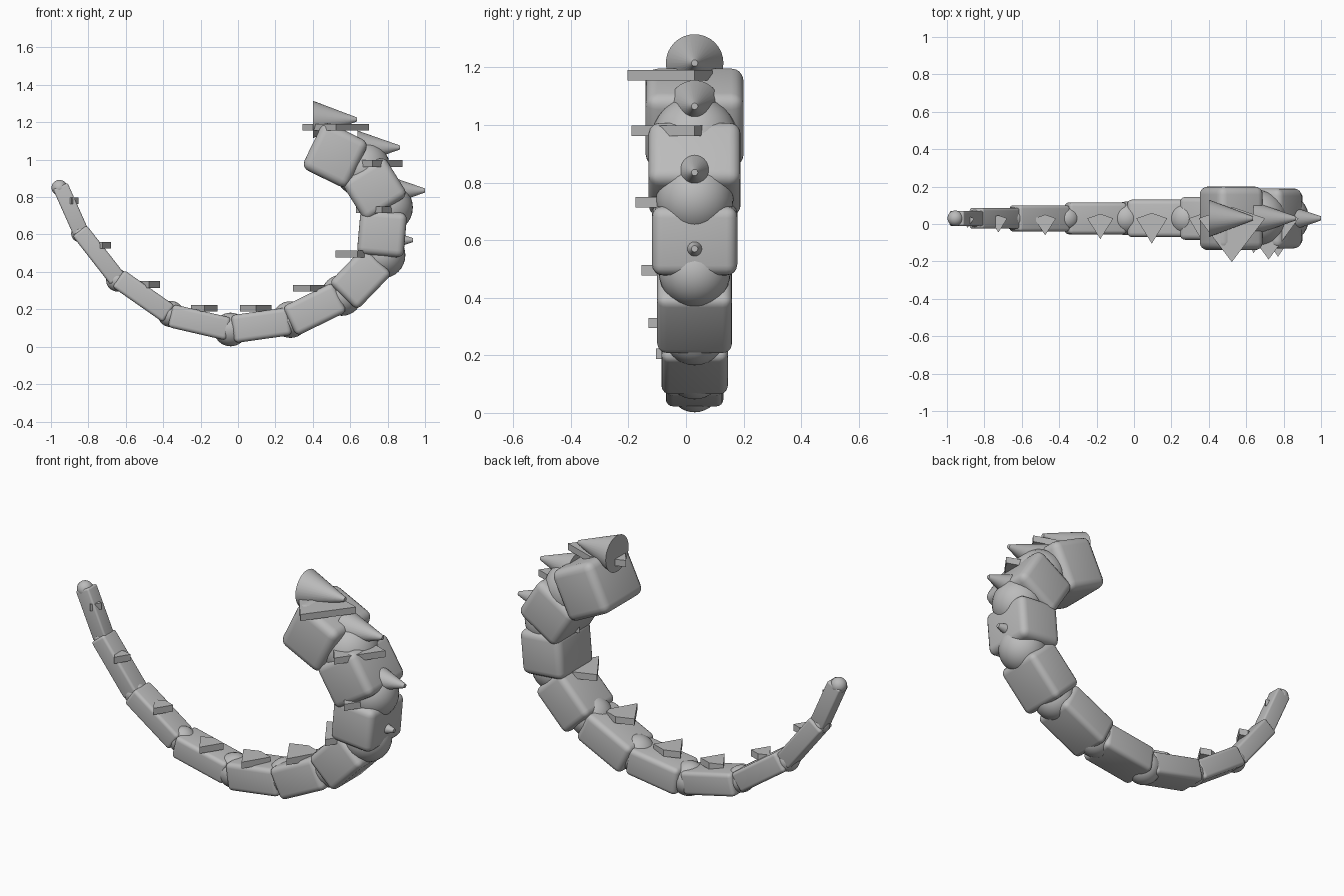
import bpy, bmesh, math
from mathutils import Matrix, Vector

old = bpy.data.objects.get("Cube")
if old:
    bpy.data.objects.remove(old, do_unlink=True)

grey = bpy.data.materials.new("stone grey")
grey.use_nodes = True
COLOUR = (0.5, 0.5, 0.5, 1)
grey.diffuse_color = COLOUR
grey.node_tree.nodes["Principled BSDF"].inputs["Base Color"].default_value = COLOUR
MID = 0.03  # y of the tail's centre plane


def finish(name, bm, matrix, smooth=True):
    bmesh.ops.recalc_face_normals(bm, faces=bm.faces)
    mesh = bpy.data.meshes.new(name)
    bm.to_mesh(mesh)
    bm.free()
    mesh.materials.append(grey)
    ob = bpy.data.objects.new(name, mesh)
    bpy.context.collection.objects.link(ob)
    ob.matrix_world = matrix
    if smooth:
        bpy.ops.object.select_all(action='DESELECT')
        ob.select_set(True)
        bpy.context.view_layer.objects.active = ob
        bpy.ops.object.shade_smooth_by_angle(angle=math.radians(40))
    return ob


def segment(name, x, z, length, height, half, angle):
    # rounded box lying along the curve
    bm = bmesh.new()
    bmesh.ops.create_cube(bm, size=1)
    bmesh.ops.scale(bm, vec=(length, half * 2, height), verts=bm.verts)
    bmesh.ops.bevel(bm, geom=bm.edges[:], offset=half * 0.25, segments=4,
                    profile=0.5, affect='EDGES')
    finish(name, bm, Matrix.Translation((x, MID, z))
           @ Matrix.Rotation(-math.radians(angle), 4, 'Y'))


def ball(name, x, z, radius):
    bm = bmesh.new()
    bmesh.ops.create_uvsphere(bm, u_segments=32, v_segments=16, radius=radius)
    finish(name, bm, Matrix.Translation((x, MID, z)))


def spike(name, tip_x, z, length, radius):
    # blunt cone pointing to +x
    bm = bmesh.new()
    bmesh.ops.create_cone(bm, cap_ends=True, segments=32, radius1=radius,
                          radius2=0.011, depth=length)
    finish(name, bm, Matrix.Translation((tip_x - length / 2, MID, z))
           @ Matrix.Rotation(math.pi / 2, 4, 'Y'))


def plate(name, x, z, half, tip_y):
    # flat kite pointing to the front
    bm = bmesh.new()
    outline = [(-half, MID), (0, tip_y), (half, MID), (0, MID + half * 0.35)]
    face = bm.faces.new([bm.verts.new((px, py, 0)) for px, py in outline])
    top = bmesh.ops.extrude_face_region(bm, geom=[face])
    bmesh.ops.translate(bm, vec=(0, 0, 0.036),
                        verts=[v for v in top["geom"] if isinstance(v, bmesh.types.BMVert)])
    finish(name, bm, Matrix.Translation((x, 0, z - 0.018)), smooth=False)


# tail segments: x, z, length, height, half width, angle
for i, s in enumerate([
        (-0.895, 0.735, 0.27, 0.085, 0.04, -66),
        (-0.745, 0.49, 0.33, 0.095, 0.055, -52),
        (-0.505, 0.27, 0.33, 0.11, 0.07, -35),
        (-0.205, 0.13, 0.32, 0.125, 0.085, -13),
        (0.125, 0.115, 0.31, 0.15, 0.10, 8),
        (0.41, 0.20, 0.30, 0.175, 0.115, 26),
        (0.655, 0.365, 0.27, 0.21, 0.13, 46),
        (0.77, 0.605, 0.24, 0.25, 0.148, 85),
        (0.73, 0.845, 0.25, 0.27, 0.16, 122),
        (0.52, 1.025, 0.27, 0.28, 0.17, 154)]):
    segment(f"tail_segment_{i + 1}", *s)

# joint balls: x, z, radius
for i, b in enumerate([
        (-0.955, 0.85, 0.042), (-0.845, 0.605, 0.047), (-0.645, 0.355, 0.06),
        (-0.36, 0.175, 0.07), (-0.04, 0.092, 0.09), (0.28, 0.145, 0.098),
        (0.555, 0.275, 0.11), (0.77, 0.49, 0.125), (0.80, 0.745, 0.135),
        (0.665, 0.95, 0.15)]):
    ball("tail_tip" if i == 0 else f"joint_{i}", *b)

# back spikes: tip x, z, length, radius
for i, s in enumerate([(0.935, 0.57, 0.18, 0.07), (1.0, 0.835, 0.2, 0.08),
                       (0.865, 1.065, 0.225, 0.09), (0.635, 1.215, 0.235, 0.1)]):
    spike(f"spike_{i + 1}", *s)

# side plates: x, z, half width, y of the point
for i, p in enumerate([
        (-0.89, 0.78, 0.036, -0.02), (-0.725, 0.543, 0.047, -0.045),
        (-0.475, 0.333, 0.058, -0.06), (-0.18, 0.205, 0.07, -0.08),
        (0.095, 0.205, 0.083, -0.105), (0.388, 0.312, 0.095, -0.13),
        (0.64, 0.495, 0.118, -0.155), (0.77, 0.732, 0.14, -0.175),
        (0.72, 0.98, 0.16, -0.19), (0.523, 1.173, 0.178, -0.203)]):
    plate(f"side_plate_{i + 1}", *p)
